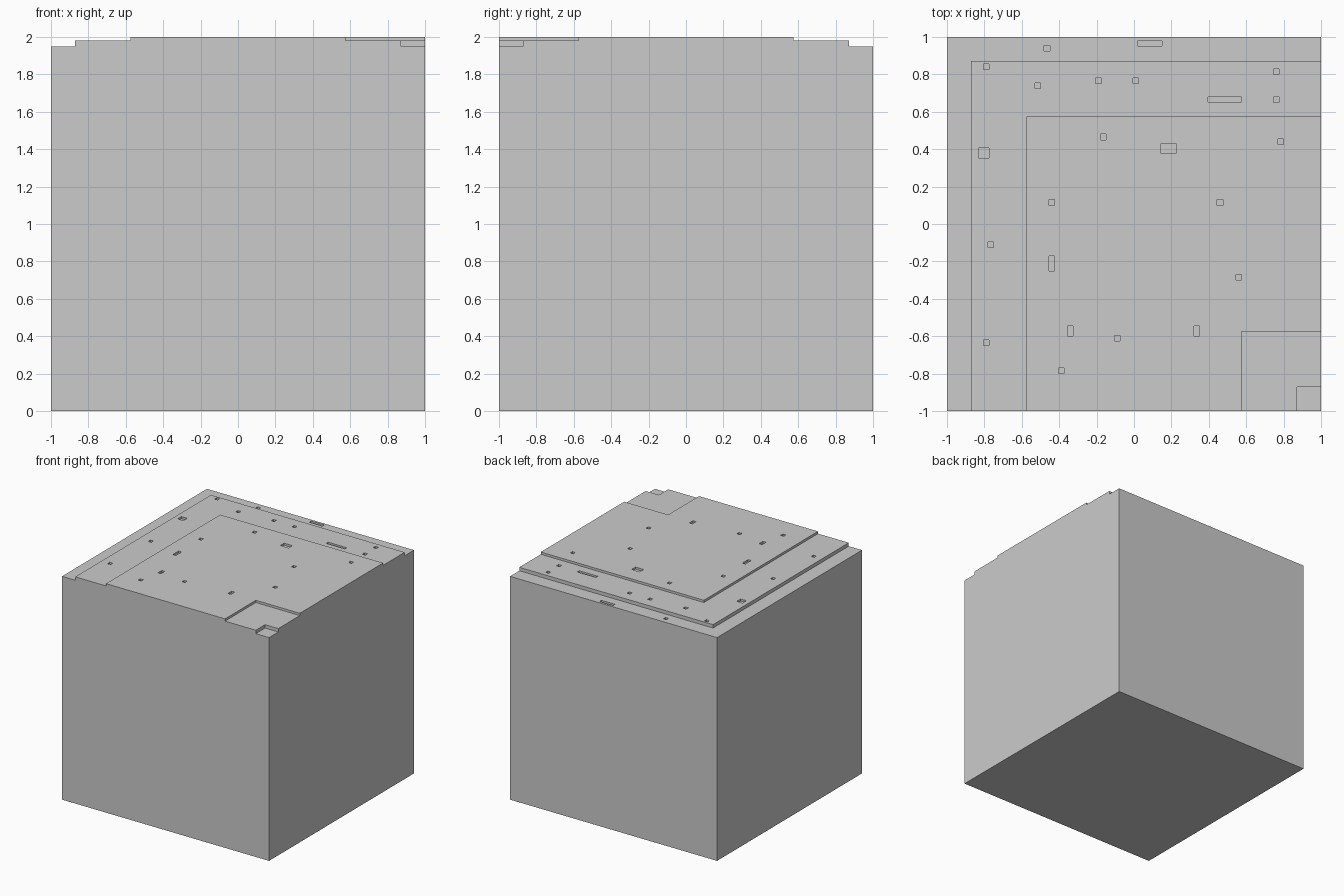
import bpy

if "Cube" in bpy.data.objects:
    bpy.data.objects.remove(bpy.data.objects["Cube"])

def box(name, x0, x1, y0, y1, z0, z1):
    bpy.ops.mesh.primitive_cube_add(
        size=1, location=((x0 + x1) / 2, (y0 + y1) / 2, (z0 + z1) / 2))
    ob = bpy.context.object
    ob.name = name
    ob.scale = (x1 - x0, y1 - y0, z1 - z0)
    bpy.ops.object.transform_apply(location=True, rotation=False, scale=True)
    return ob

def carve(target, x0, x1, y0, y1, floor):
    cutter = box("cutter", x0, x1, y0, y1, floor, 2.3)
    cutter.hide_render = True
    mod = target.modifiers.new("carve", 'BOOLEAN')
    mod.operation, mod.solver, mod.object = 'DIFFERENCE', 'EXACT', cutter
    bpy.context.view_layer.objects.active = target
    bpy.ops.object.modifier_apply(modifier=mod.name)
    bpy.data.objects.remove(cutter)

# Solid block
block = box("stepped_block", -1, 1, -1, 1, 0, 2)

# Terraces along the left and back edges, plus the front right corner
STEPS = ((0.575, 1.98), (0.872, 1.95))
for edge, floor in STEPS:
    carve(block, -1.2, -edge, -1.2, 1.2, floor)
    carve(block, -1.2, 1.2, edge, 1.2, floor)
    carve(block, edge, 1.2, -1.2, -edge, floor)

# Shallow pits: centre x, centre y, width, depth
S = 0.03
small = [(-.465, .94), (-.79, .84), (-.515, .74), (-.19, .765), (.01, .765),
         (.76, .815), (.76, .665), (-.165, .465), (.785, .44), (-.44, .115),
         (.46, .115), (-.765, -.11), (.56, -.285), (-.09, -.61),
         (-.79, -.635), (-.39, -.785)]
pits = [(x, y, S, S) for x, y in small] + [
    (.085, .966, .13, .027), (.485, .666, .18, .027), (.185, .403, .08, .053),
    (-.803, .38, .055, .053), (-.44, -.21, S, .08),
    (-.34, -.571, S, .053), (.335, -.571, S, .053)]
for x, y, w, d in pits:
    rim = max(-x, y)
    top = 2 if rim < 0.575 else 1.98 if rim < 0.872 else 1.95
    carve(block, x - w / 2, x + w / 2, y - d / 2, y + d / 2, top - 0.018)
